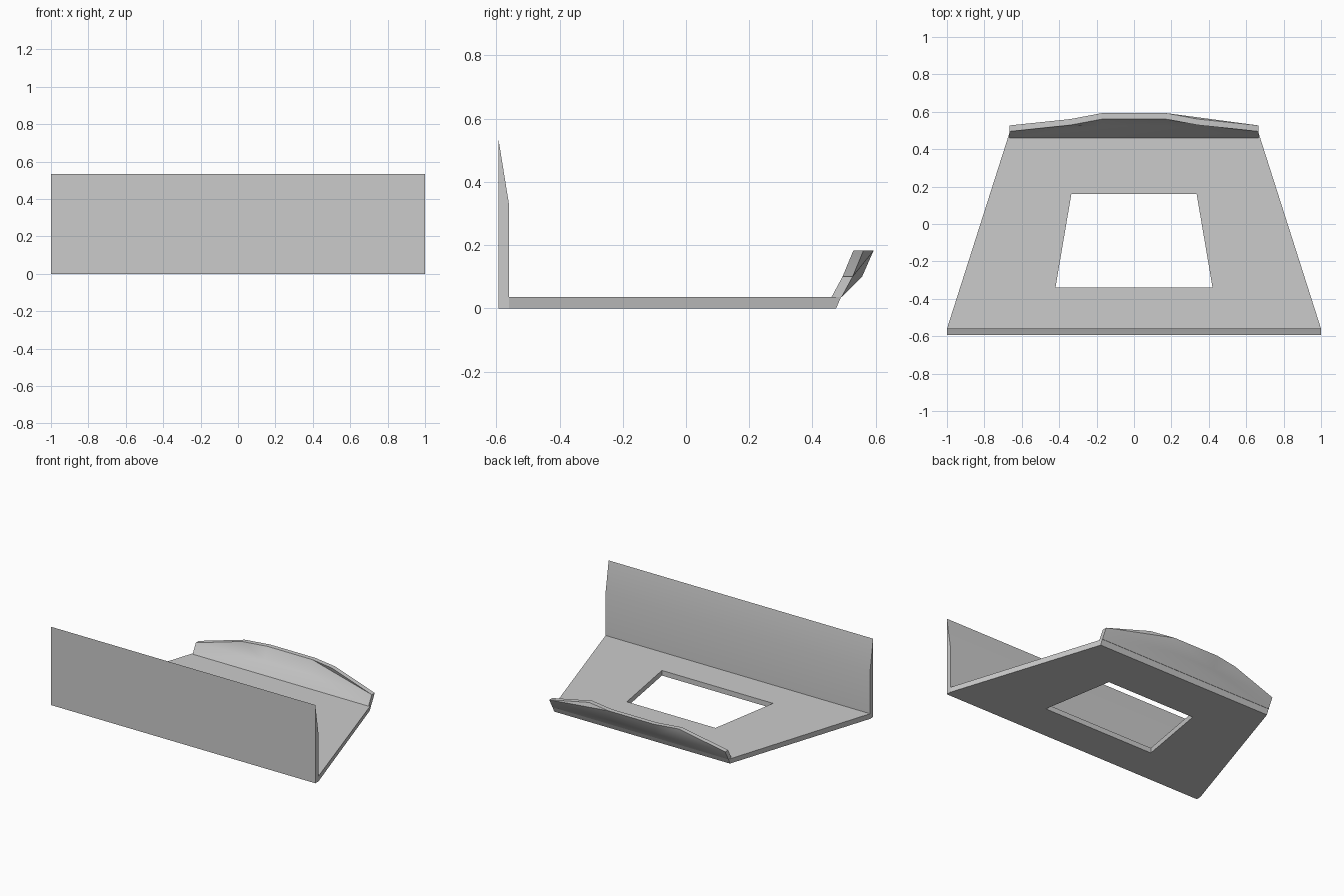
import bpy
import bmesh
import math

cube = bpy.data.objects.get("Cube")
if cube:
    bpy.data.objects.remove(cube, do_unlink=True)

grey = bpy.data.materials.new("light grey")
grey.use_nodes = True
grey.diffuse_color = (0.6, 0.6, 0.6, 1)
grey.node_tree.nodes["Principled BSDF"].inputs["Base Color"].default_value = (0.6, 0.6, 0.6, 1)


def make_part(name, points, faces):
    """Build a closed mesh part with smooth shading below the crease angle."""
    bm = bmesh.new()
    verts = [bm.verts.new(p) for p in points]
    for face in faces:
        bm.faces.new([verts[i] for i in face])
    bmesh.ops.recalc_face_normals(bm, faces=bm.faces)
    mesh = bpy.data.meshes.new(name)
    bm.to_mesh(mesh)
    bm.free()
    mesh.materials.append(grey)
    obj = bpy.data.objects.new(name, mesh)
    bpy.context.collection.objects.link(obj)
    bpy.ops.object.select_all(action='DESELECT')
    obj.select_set(True)
    bpy.context.view_layer.objects.active = obj
    bpy.ops.object.shade_smooth_by_angle(angle=math.radians(30))
    return obj


def trapezoid(front_x, front_y, back_x, back_y, z):
    return [(-front_x, front_y, z), (front_x, front_y, z),
            (back_x, back_y, z), (-back_x, back_y, z)]


THICK = 0.035
FRONT, INNER = -0.593, -0.56
BACK_X = 0.665

# Tapered floor with a window opening: outer and hole loops, bottom and top
loops = (trapezoid(1, INNER, BACK_X, 0.475, 0)
         + trapezoid(0.42, -0.34, 0.335, 0.16, 0)
         + trapezoid(1, INNER, BACK_X, 0.49, THICK)
         + trapezoid(0.42, -0.34, 0.335, 0.16, THICK))
floor_faces = []
for i in range(4):
    j = (i + 1) % 4
    for a, b in ((0, 4), (4, 12), (12, 8), (8, 0)):
        floor_faces.append((a + i, a + j, b + j, b + i))
make_part("floor_plate", loops, floor_faces)

# Upright front wall, thinning to a knife edge at the top
profile = [(FRONT, 0), (INNER, 0), (INNER, 0.33), (FRONT, 0.535)]
n = len(profile)
wall_points = [(x, y, z) for x in (-1, 1) for y, z in profile]
wall_faces = [tuple(range(n)), tuple(range(n, 2 * n))]
wall_faces += [(i, (i + 1) % n, (i + 1) % n + n, i + n) for i in range(n)]
make_part("front_wall", wall_points, wall_faces)

# Flared faceted back lip: one skin, offset backwards to give it thickness
half = [(BACK_X, 0.46, THICK), (BACK_X, 0.495, 0.1), (0.17, 0.525, 0.1),
        (0.34, 0.529, 0.182), (0.17, 0.561, 0.182)]
skin = [(-x, y, z) for x, y, z in half] + half
BL, EL, ML, SL, TL, BR, ER, MR, SR, TR = range(10)
skin_faces = [(BL, BR, MR, ML), (BL, ML, EL), (BR, ER, MR), (ML, MR, TR, TL),
              (ML, TL, SL), (ML, SL, EL), (MR, ER, TR), (ER, SR, TR)]
rim = [BL, BR, ER, SR, TR, TL, SL, EL]
m = len(skin)
lip_points = skin + [(x, y + 0.032, z) for x, y, z in skin]
lip_faces = skin_faces + [tuple(i + m for i in f) for f in skin_faces]
lip_faces += [(a, b, b + m, a + m) for a, b in zip(rim, rim[1:] + rim[:1])]
make_part("back_lip", lip_points, lip_faces)
